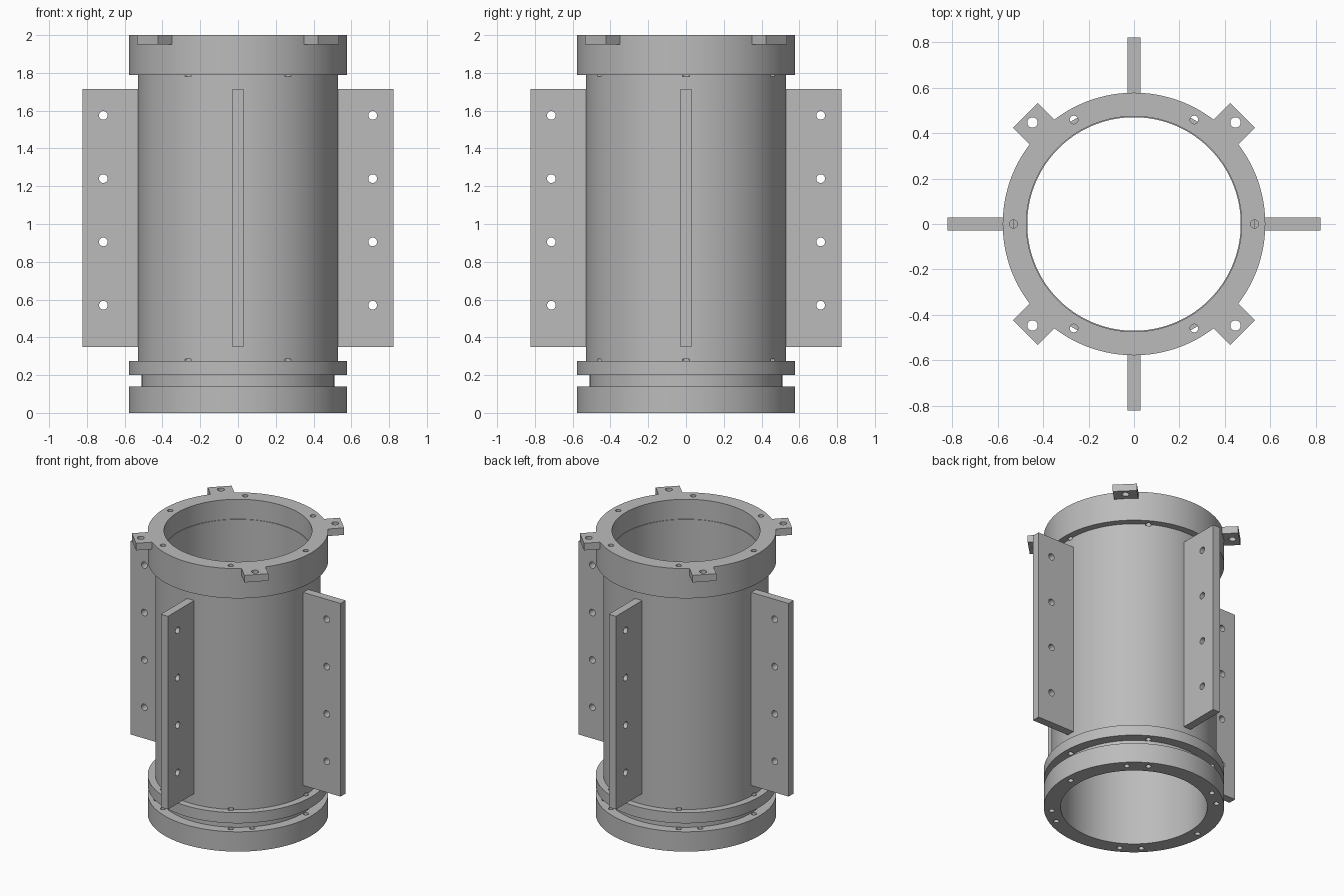
import bpy, bmesh
from math import radians, cos, sin, pi
from mathutils import Matrix, Vector

cube = bpy.data.objects.get("Cube")
if cube:
    bpy.data.objects.remove(cube, do_unlink=True)

grey = bpy.data.materials.new("machined grey")
grey.use_nodes = True
COLOUR = (0.5, 0.5, 0.5, 1)
grey.diffuse_color = COLOUR
grey.node_tree.nodes["Principled BSDF"].inputs["Base Color"].default_value = COLOUR


def make_object(name, bm):
    bmesh.ops.recalc_face_normals(bm, faces=bm.faces)
    mesh = bpy.data.meshes.new(name)
    bm.to_mesh(mesh)
    bm.free()
    mesh.materials.append(grey)
    obj = bpy.data.objects.new(name, mesh)
    bpy.context.collection.objects.link(obj)
    return obj


def add_rod(bm, radius, start, end):
    """Add a closed cylinder between two points."""
    start, end = Vector(start), Vector(end)
    axis = end - start
    turn = axis.to_track_quat('Z', 'Y').to_matrix().to_4x4()
    bmesh.ops.create_cone(bm, cap_ends=True, segments=24, radius1=radius, radius2=radius,
                          depth=axis.length,
                          matrix=Matrix.Translation((start + end) / 2) @ turn)


def drill(obj, rods):
    """Cut a list of (radius, start, end) holes, then smooth the round faces."""
    bm = bmesh.new()
    for rod in rods:
        add_rod(bm, *rod)
    cutter = make_object("hole_cutter", bm)
    cutter.hide_render = True
    mod = obj.modifiers.new("holes", 'BOOLEAN')
    mod.operation, mod.solver, mod.object = 'DIFFERENCE', 'EXACT', cutter
    bpy.ops.object.select_all(action='DESELECT')
    bpy.context.view_layer.objects.active = obj
    obj.select_set(True)
    bpy.ops.object.modifier_apply(modifier=mod.name)
    bpy.data.objects.remove(cutter, do_unlink=True)
    bpy.ops.object.shade_smooth_by_angle(angle=radians(30))


def block(name, low, high):
    low, high = Vector(low), Vector(high)
    bm = bmesh.new()
    bmesh.ops.create_cube(bm, size=1, matrix=Matrix.Translation((low + high) / 2)
                          @ Matrix.Diagonal((*(high - low), 1)))
    return make_object(name, bm)


# Flanged housing: closed wall profile (radius, height) turned around z
BORE, WALL, FLANGE, GROOVE = 0.47, 0.53, 0.578, 0.51
profile = [(BORE, 0), (FLANGE, 0), (FLANGE, 0.14), (GROOVE, 0.14), (GROOVE, 0.2),
           (FLANGE, 0.2), (FLANGE, 0.275), (WALL, 0.275), (WALL, 1.79), (FLANGE, 1.79),
           (FLANGE, 2), (0.474, 2), (0.474, 1.86), (BORE, 1.86)]
bm = bmesh.new()
verts = [bm.verts.new((r, 0, z)) for r, z in profile]
edges = [bm.edges.new((a, b)) for a, b in zip(verts, verts[1:] + verts[:1])]
bmesh.ops.spin(bm, geom=verts + edges, cent=(0, 0, 0), axis=(0, 0, 1),
               angle=2 * pi, steps=144, use_merge=True)
bmesh.ops.remove_doubles(bm, verts=bm.verts, dist=1e-5)
housing = make_object("flanged_housing", bm)


# Bolt circles: six holes in every flange, four more in the base flange
def upright(angle, low, high):
    x, y = WALL * cos(radians(angle)), WALL * sin(radians(angle))
    return (0.018, (x, y, low), (x, y, high))


bolts = []
for angle in range(0, 360, 60):
    bolts += [upright(angle, 1.78, 2.02), upright(angle, -0.02, 0.285)]
bolts += [upright(angle, -0.02, 0.17) for angle in range(45, 360, 90)]
drill(housing, bolts)

# Four side fins and four top lugs, spaced evenly around the housing
for i, side in enumerate(("left", "back", "right", "front")):
    fin = block("mounting_fin_" + side, (0.5, -0.028, 0.35), (0.822, 0.028, 1.715))
    drill(fin, [(0.023, (0.713, -0.1, z), (0.713, 0.1, z))
                for z in (0.57, 0.905, 1.24, 1.575)])
    fin.rotation_euler.z = i * pi / 2

    lug = block("top_lug_%d" % (i + 1), (0.57, -0.0775, 1.95), (0.677, 0.0775, 2))
    drill(lug, [(0.023, (0.632, 0, 1.9), (0.632, 0, 2.05))])
    lug.rotation_euler.z = (i + 0.5) * pi / 2
